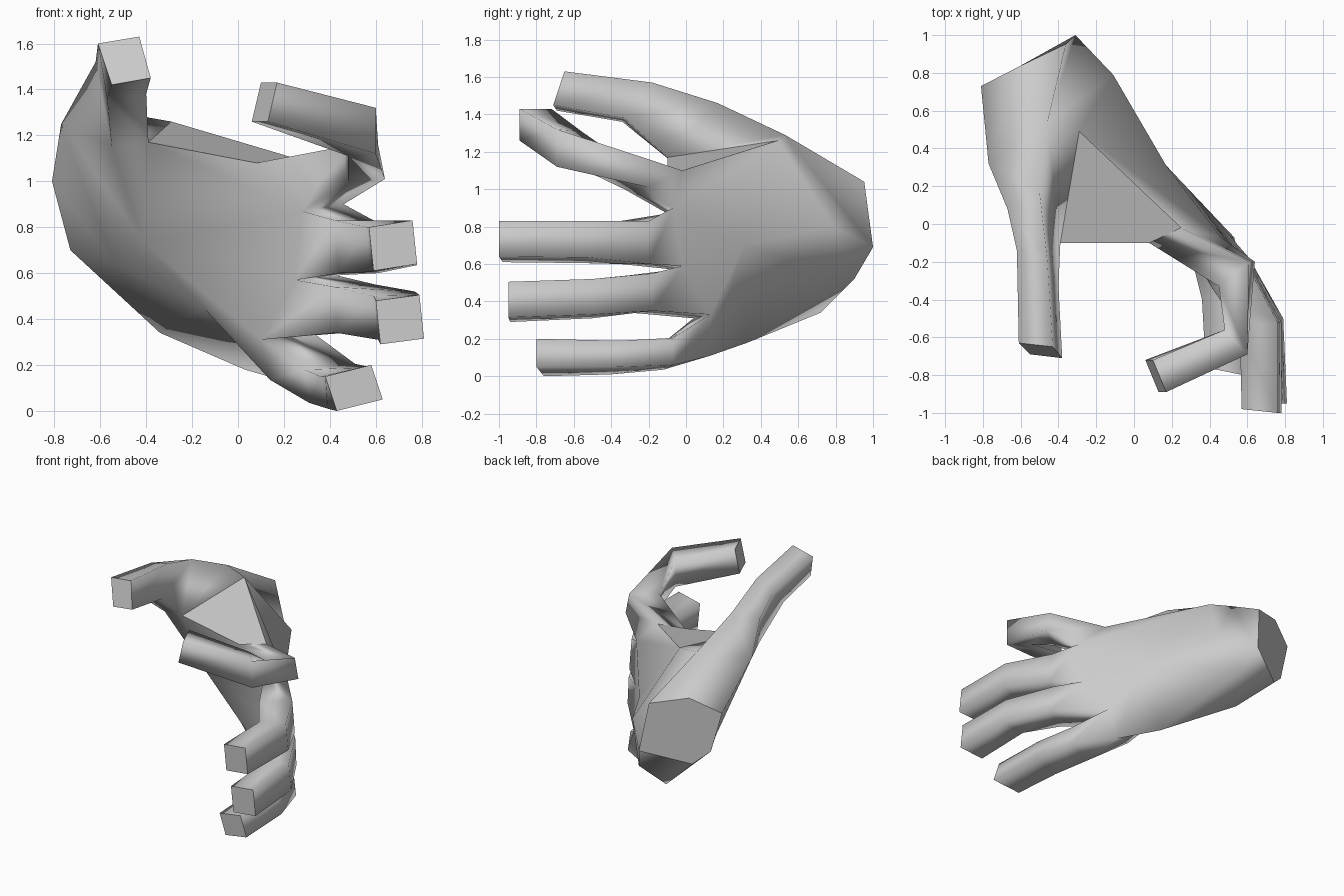
import bpy, bmesh

if "Cube" in bpy.data.objects:
    bpy.data.objects.remove(bpy.data.objects["Cube"])

bm = bmesh.new()
shared = {}
flat = []      # faces with crisp borders


def vert(p):
    """Reuse a vertex when parts meet at the same point."""
    if p not in shared:
        shared[p] = bm.verts.new(p)
    return shared[p]


def face(*points):
    unique = list(dict.fromkeys(points))
    return bm.faces.new([vert(p) for p in unique])


def skin(a, b, closed=True):
    """Join two rows of points with quads, or triangles where points repeat."""
    for i in range(len(a) if closed else len(a) - 1):
        j = (i + 1) % len(a)
        if len({a[i], a[j], b[i], b[j]}) > 2:
            face(a[i], a[j], b[j], b[i])


def limb(rings):
    for a, b in zip(rings, rings[1:]):
        skin(a, b)
    flat.append(face(*rings[-1]))


def finger(base, joints):
    """Joint: inner x, y, outer x, y, low z, high z, outer rise, lean of the low side."""
    rings = [base]
    for ix, iy, ox, oy, lo, hi, rise, lean in joints:
        rings.append([(ix, iy, hi), (ox, oy, hi + rise),
                      (ox + lean, oy, lo + rise), (ix + lean, iy, lo)])
    limb(rings)


# wrist cut
C, D, A = (-.36, .953, 1.04), (-.61, .833, 1.10), (-.81, .73, 1.0)
E, I, B = (-.73, .75, .70), (-.62, .81, .60), (-.31, 1.0, .69)
flat.append(face(C, D, A, E, I, B))

# heel of the hand
R1, L1, E1 = (-.46, .53, 1.29), (-.77, .32, 1.25), (-.54, .42, .64)
H, G, K1 = (-.34, .72, .34), (-.24, .90, .52), (-.11, .79, .80)
face(C, D, A, L1, R1)
skin([A, E, I, B, B, C], [L1, E1, H, G, K1, R1], closed=False)

# middle of the palm and back
W1, W2, P = (-.29, .49, 1.26), (-.39, -.10, 1.17), (-.41, .13, .73)
Q1, Q2, K2 = (-.15, .15, .45), (.03, .33, .18), (.17, .31, .70)
skin([L1, E1, H, G, K1, R1], [P, P, Q1, Q2, K2, W1], closed=False)

# knuckle line: palm-side and back-side points between the fingers
palm = [(.08, -.10, 1.08), (.28, -.10, .87), (.25, -.06, .57), (.10, .04, .31), (.14, .10, .135)]
back = [(.25, -.02, 1.10), (.46, -.07, .90), (.43, -.02, .59), (.34, .13, .33), (.27, .13, .11)]
skin([W2, P, P, Q1, Q1], palm, closed=False)
skin([W1, K2, K2, K2, Q2], back, closed=False)
face(Q1, Q2, back[4], palm[4])
flat.append(face(W1, W2, palm[0], back[0]))       # web beside the thumb

# thumb
T = (-.55, -.08, 1.15)
L2, R2 = (-.67, .08, 1.43), (-.50, .17, 1.46)
face(L1, R1, R2, L2)
face(R1, W1, W2, R2)
face(L1, L2, T, P)
face(P, T, W2)
limb([[L2, R2, W2, T],
      [(-.62, -.14, 1.52), (-.46, -.18, 1.57), (-.40, -.33, 1.38), (-.57, -.34, 1.36)],
      [(-.61, -.63, 1.60), (-.43, -.65, 1.63), (-.38, -.71, 1.45), (-.55, -.69, 1.42)]])

# four fingers: index, middle, ring, little
fingers = [
    [(.45, -.33, .61, -.20, 1.00, 1.15, .01, .03),
     (.48, -.56, .60, -.69, 1.11, 1.31, .01, 0),
     (.10, -.72, .17, -.89, 1.26, 1.43, 0, -.04)],
    [(.42, -.35, .59, -.20, .60, .83, 0, .02),
     (.56, -.55, .76, -.52, .605, .80, .03, .02),
     (.57, -.98, .76, -1.0, .61, .80, .03, .02)],
    [(.42, -.30, .60, -.18, .34, .54, .01, .01),
     (.59, -.50, .77, -.50, .31, .50, .02, .02),
     (.60, -.94, .79, -.95, .29, .48, .025, .02)],
    [(.29, -.12, .51, -.07, .035, .18, .025, .02),
     (.36, -.40, .58, -.36, .01, .15, .04, .03),
     (.38, -.76, .58, -.80, .0, .15, .05, .05)],
]
for i, joints in enumerate(fingers):
    finger([palm[i], back[i], back[i + 1], palm[i + 1]], joints)

# smooth skin with crisp fingertips, wrist cut and webs
bmesh.ops.recalc_face_normals(bm, faces=bm.faces)
for f in bm.faces:
    f.smooth = True
for f in flat:
    for e in f.edges:
        e.smooth = False
for p, b in zip(palm[1:4], back[1:4]):
    bm.edges.get((shared[p], shared[b])).smooth = False
mesh = bpy.data.meshes.new("hand")
bm.to_mesh(mesh)
bm.free()
bpy.context.collection.objects.link(bpy.data.objects.new("hand", mesh))
